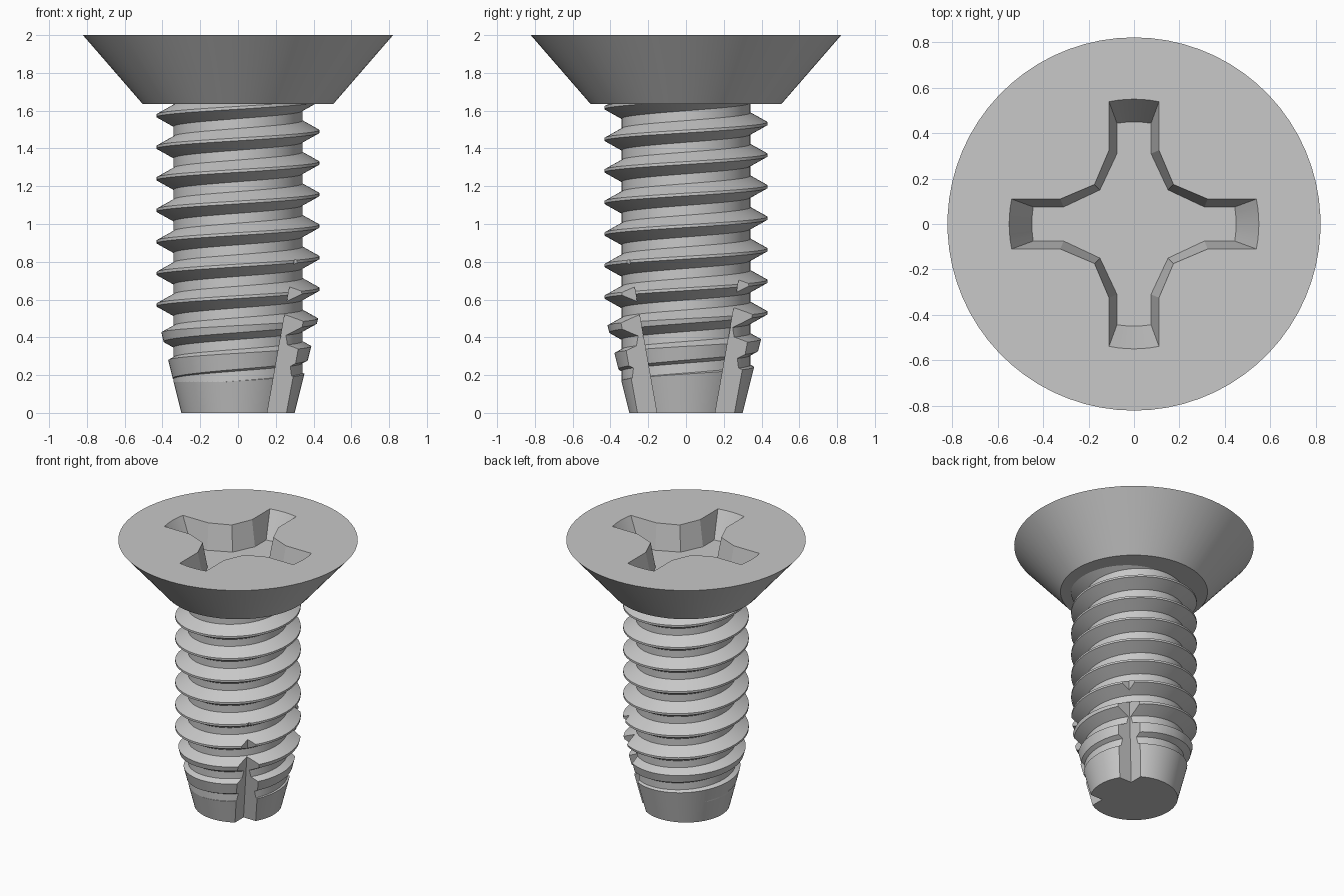
import bpy, bmesh
from math import sin, cos, tau, asin

cube = bpy.data.objects.get("Cube")
if cube:
    bpy.data.objects.remove(cube, do_unlink=True)

steel = bpy.data.materials.new("grey steel")
GREY = (0.58, 0.58, 0.58, 1)
steel.use_nodes = True
steel.diffuse_color = GREY
steel.node_tree.nodes["Principled BSDF"].inputs["Base Color"].default_value = GREY

SEG = 70                                   # steps per turn
PITCH, ROOT, CREST = 0.167, 0.341, 0.431   # thread sizes
TIP, TAPER = 0.30, 0.25                    # tapered point
NECK = 1.635                               # underside of head


def make_object(name, bm):
    bmesh.ops.recalc_face_normals(bm, faces=bm.faces)
    mesh = bpy.data.meshes.new(name)
    bm.to_mesh(mesh)
    bm.free()
    mesh.materials.append(steel)
    obj = bpy.data.objects.new(name, mesh)
    bpy.context.collection.objects.link(obj)
    return obj


def loft(name, rings):
    """Closed solid through rings of equal point count."""
    bm = bmesh.new()
    loops = [[bm.verts.new(p) for p in ring] for ring in rings]
    n = len(loops[0])
    for a, b in zip(loops, loops[1:]):
        for i in range(n):
            j = (i + 1) % n
            bm.faces.new((a[i], a[j], b[j], b[i]))
    bm.faces.new(loops[0])
    bm.faces.new(loops[-1])
    return make_object(name, bm)


def circle(r, z):
    angles = [tau * (i + 0.5) / SEG for i in range(SEG)]
    return [(r * cos(a), r * sin(a), z) for a in angles]


def apply_boolean(obj, cutter, operation):
    mod = obj.modifiers.new(operation.lower(), "BOOLEAN")
    mod.object, mod.operation, mod.solver = cutter, operation, "EXACT"
    bpy.context.view_layer.objects.active = obj
    bpy.ops.object.modifier_apply(modifier=mod.name)
    bpy.data.objects.remove(cutter, do_unlink=True)


def smooth(obj):
    bpy.ops.object.select_all(action="DESELECT")
    obj.select_set(True)
    bpy.context.view_layer.objects.active = obj
    bpy.ops.object.shade_smooth_by_angle(angle=0.2)


# Countersunk head
head = loft("countersunk_head", [circle(0.505, NECK), circle(0.822, 2)])


# Cross recess with tapered walls
def cross(corner, bend, half, reach, z):
    spread = asin(half / reach)
    arm = [(corner, -corner), (bend, -half)]
    arm += [(reach * cos(spread * t / 3), reach * sin(spread * t / 3)) for t in range(-3, 4)]
    arm += [(bend, half)]
    ring = []
    for _ in range(4):
        ring += [(x, y, z) for x, y in arm]
        arm = [(-y, x) for x, y in arm]
    return ring


mouth = (0.174, 0.325, 0.11, 0.55)
recess = loft("recess_cutter", [cross(0.15, 0.31, 0.075, 0.45, 1.81),
                                cross(*mouth, 2), cross(*mouth, 2.1)])
apply_boolean(head, recess, "DIFFERENCE")
smooth(head)

# Threaded shank: a ridge profile swept along a helix
FLANK, FLAT = 0.05, 0.0075
profile = [(ROOT, -FLAT - FLANK), (CREST, -FLAT), (CREST, FLAT), (ROOT, FLAT + FLANK)]
TURNS = 14
START = 1.49 - 12 * PITCH
steps = TURNS * SEG
bm = bmesh.new()
rows = []
for i in range(steps + 1):
    a = tau * i / SEG
    z = START + PITCH * i / SEG
    rows.append([bm.verts.new((r * cos(a), r * sin(a), z + dz)) for r, dz in profile])
for i in range(steps):
    a, b = rows[i], rows[i + 1]
    for p in range(3):
        bm.faces.new((a[p], b[p], b[p + 1], a[p + 1]))
    if i + 1 + SEG <= steps:               # root between neighbouring turns
        c, d = rows[i + SEG], rows[i + 1 + SEG]
        bm.faces.new((a[3], b[3], d[0], c[0]))
# Close both ends with fans
open_edges = [e for e in bm.edges if e.is_boundary]
low, high = bm.verts.new((0, 0, START)), bm.verts.new((0, 0, START + TURNS * PITCH))
for e in open_edges:
    a, b = e.verts
    bm.faces.new((a, b, low if a.co.z + b.co.z < 2 else high))
shank = make_object("threaded_shank", bm)

# Tapered envelope with two sloping V flutes on the +x side
top = NECK + 0.06
envelope = loft("taper_envelope", [circle(TIP, 0), circle(TIP + TAPER * top, top)])
for side in (1, -1):
    rings = []
    for z in (-0.1, 1.0):
        a = 0.155 + 0.177 * z
        b = a + 0.5
        rings.append([(x, side * y, z) for x, y in ((a, a), (b, a), (b, b), (a, b))])
    apply_boolean(envelope, loft("flute_cutter", rings), "DIFFERENCE")

# Trim the thread to the envelope, ending inside the head
apply_boolean(shank, envelope, "INTERSECT")
smooth(shank)
